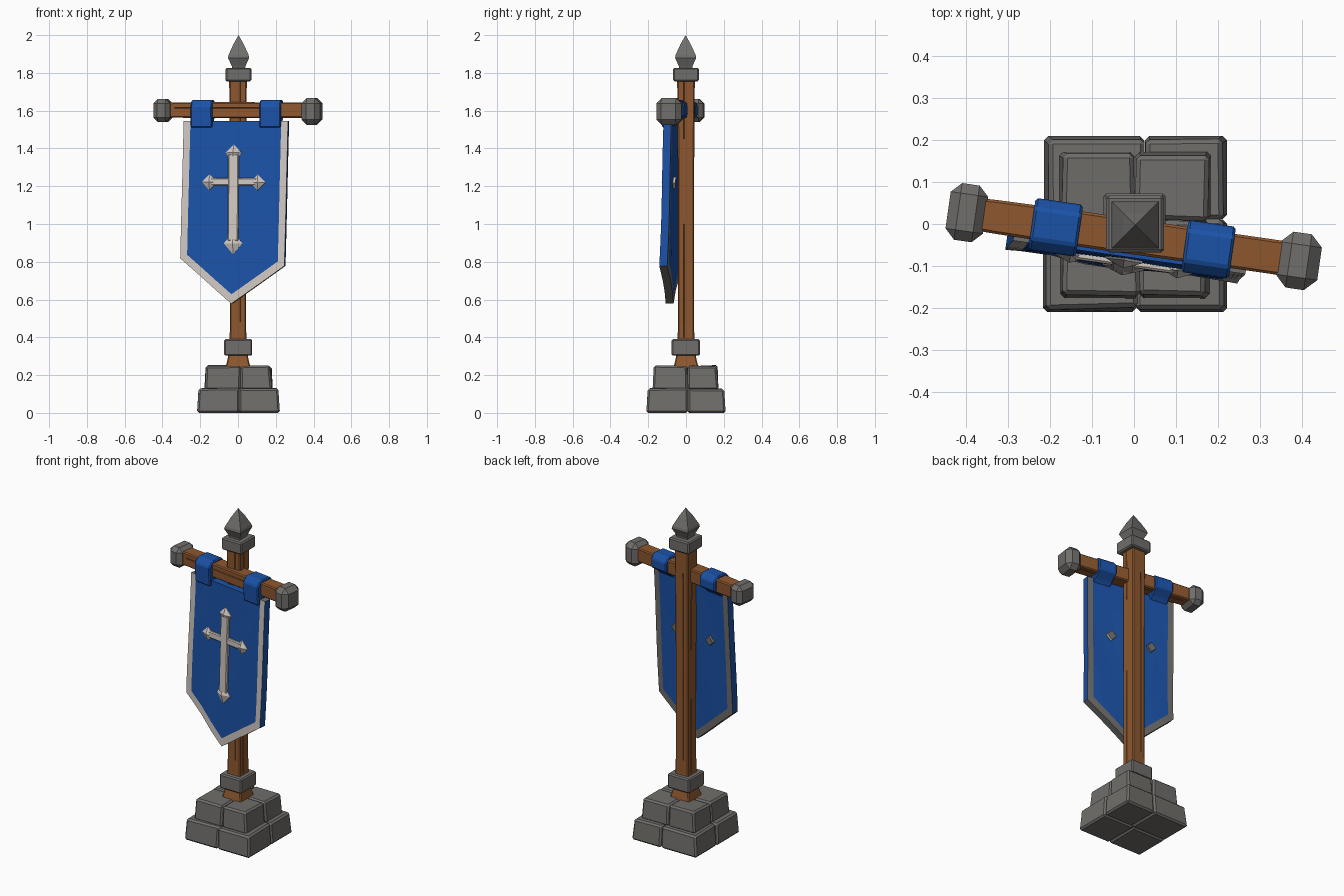
import bpy, bmesh, math, random
from mathutils import Matrix, Vector

if "Cube" in bpy.data.objects:
    bpy.data.objects.remove(bpy.data.objects["Cube"])

random.seed(4)


def material(name, rgb):
    m = bpy.data.materials.new(name)
    m.diffuse_color = (*rgb, 1)
    m.use_nodes = True
    m.node_tree.nodes["Principled BSDF"].inputs["Base Color"].default_value = m.diffuse_color
    return m


STONE = material("grey stone", (0.162, 0.157, 0.147))
WOOD = material("brown wood", (0.27, 0.097, 0.028))
BLUE = material("blue cloth", (0.011, 0.085, 0.39))
PALE = material("pale trim", (0.63, 0.57, 0.53))

# Everything on the crossbar is turned slightly about the pole
TURN = Matrix.Rotation(math.radians(-8.2), 4, 'Z')
ID = Matrix.Identity(4)


def finish(name, bm, mats, mat4=ID):
    bm.transform(mat4)
    bmesh.ops.recalc_face_normals(bm, faces=bm.faces[:])
    me = bpy.data.meshes.new(name)
    bm.to_mesh(me)
    bm.free()
    for m in mats:
        me.materials.append(m)
    ob = bpy.data.objects.new(name, me)
    bpy.context.collection.objects.link(ob)
    return ob


def block(name, lo, hi, mat, bevel=0.01, taper=1.0, jitter=0.0, mat4=ID):
    """Bevelled box between two corners, its top drawn towards the pole axis."""
    lo, hi = Vector(lo), Vector(hi)
    bm = bmesh.new()
    bmesh.ops.create_cube(bm, size=1)
    for v in bm.verts:
        up = v.co.z > 0
        v.co = Vector([(lo[i] + hi[i]) / 2 + v.co[i] * (hi[i] - lo[i]) for i in range(3)])
        if up:
            v.co.x *= taper
            v.co.y *= taper
            v.co += Vector([random.uniform(-jitter, jitter) for _ in range(3)])
    bmesh.ops.bevel(bm, geom=bm.edges[:], offset=bevel, segments=1,
                    affect='EDGES', profile=0.5)
    return finish(name, bm, [mat], mat4)


def loft(name, rings, mats, mat4=ID, bevel=0):
    """Skin a list of equal point rings and cap both ends."""
    bm = bmesh.new()
    vs = [[bm.verts.new(p) for p in r] for r in rings]
    n = len(rings[0])
    for a, b in zip(vs, vs[1:]):
        for i in range(n):
            j = (i + 1) % n
            bm.faces.new((a[i], a[j], b[j], b[i]))
    bm.faces.new(vs[0])
    bm.faces.new(vs[-1])
    bmesh.ops.remove_doubles(bm, verts=bm.verts[:], dist=1e-5)
    if bevel:
        bmesh.ops.recalc_face_normals(bm, faces=bm.faces[:])
        bmesh.ops.bevel(bm, geom=bm.edges[:], offset=bevel, segments=1,
                        affect='EDGES', profile=0.5)
    return finish(name, bm, mats, mat4)


def timber(h, cracks):
    """Chamfered square section with a crack of given depth in each side."""
    pts = []
    for k in range(4):
        c, s = math.cos(k * math.pi / 2), math.sin(k * math.pi / 2)
        o = 0.012 if k % 2 else -0.01
        for x, y in ((h, -h + 0.006), (h, o - 0.0025), (h - cracks[k], o),
                     (h, o + 0.0025), (h, h - 0.006)):
            pts.append((x * c - y * s, x * s + y * c))
    return pts


def square(h, z):
    return [(-h, -h, z), (h, -h, z), (h, h, z), (-h, h, z)]


# Stepped stone base: two courses of four blocks
courses = [
    (0.0, 0.13, [(-0.217, 0.006, -0.21, 0.005), (0.007, 0.222, -0.21, 0.01),
                 (-0.215, 0.024, 0.006, 0.21), (0.026, 0.222, 0.012, 0.21)]),
    (0.122, 0.25, [(-0.175, 0.012, -0.177, 0.003), (0.014, 0.18, -0.177, 0.008),
                   (-0.178, 0.001, 0.005, 0.172), (0.003, 0.184, 0.01, 0.172)])]
for c, (z0, z1, cells) in enumerate(courses):
    for i, (x0, x1, y0, y1) in enumerate(cells):
        block(f"base_stone_{c}_{i}", (x0, y0, z0), (x1, y1, z1), STONE,
              0.01, 0.95, 0.004)

# Wooden pole with flared foot and shallow cracks
D = 0.006
stations = [(0.23, 0.068, (0, 0, 0, 0)), (0.30, 0.052, (0, 0, 0, 0)),
            (0.40, 0.044, (0, 0, 0, 0)), (0.48, 0.043, (D, 0, D, 0)),
            (0.85, 0.043, (D, D, 0, D)), (1.00, 0.043, (0, D, 0, 0)),
            (1.15, 0.043, (0, 0, 0, 0)), (1.45, 0.044, (0, D, D, 0)),
            (1.62, 0.045, (D, 0, 0, D)), (1.77, 0.047, (0, 0, 0, 0))]
loft("pole", [[(x, y, z) for x, y in timber(h, cr)] for z, h, cr in stations], [WOOD])

# Stone collars and spear-shaped finial
block("lower_collar", (-0.073, -0.076, 0.303), (0.075, 0.073, 0.39), STONE, 0.007)
block("upper_collar", (-0.066, -0.068, 1.755), (0.071, 0.068, 1.827), STONE, 0.007)
loft("finial", [square(0.034, 1.815), square(0.036, 1.835), square(0.056, 1.88),
                square(0.053, 1.895), square(0.028, 1.95), square(0, 2.0)],
     [STONE], Matrix.Translation((0.003, -0.002, 0)))

# Crossbar with stone end knobs
bar = [(-0.39, 0.038, (0, 0, 0, 0)), (-0.33, 0.040, (0, 0, 0, 0)),
       (-0.15, 0.042, (0, 0, D, D)), (0.0, 0.042, (0, 0, D, 0)),
       (0.2, 0.041, (0, 0, 0, 0)), (0.3, 0.041, (0, 0, 0, D)),
       (0.38, 0.041, (0, 0, 0, 0))]
loft("crossbar", [[(x, -0.03 + a, 1.603 + b) for a, b in timber(h, cr)]
                  for x, h, cr in bar], [WOOD], TURN)
block("left_knob", (-0.442, -0.098, 1.54), (-0.352, 0.038, 1.662), STONE, 0.024, mat4=TURN)
block("right_knob", (0.35, -0.098, 1.525), (0.45, 0.036, 1.667), STONE, 0.028, mat4=TURN)

# Cloth loops over the crossbar
profile = [(-0.094, 1.51), (-0.097, 1.625), (-0.070, 1.656), (0.004, 1.656),
           (0.028, 1.628), (0.028, 1.575), (-0.02, 1.54), (-0.05, 1.51)]
for side, xc in (("left", -0.183), ("right", 0.184)):
    loft(f"{side}_hanging_loop", [[(xc + dx, y, z) for y, z in profile]
                                  for dx in (-0.057, 0.057)], [BLUE], TURN, 0.006)

# Pointed banner: a gently rippled grid, trimmed along the sides and bottom
cols = [-1, -0.87, -0.6, -0.3, 0, 0.3, 0.6, 0.87, 1]
ROWS = 9
bm = bmesh.new()
grid = []
for r in range(ROWS + 1):
    row = []
    for s in cols:
        zb = 0.578 + 0.22 * abs(s) - 0.02 * s
        t = min(r / (ROWS - 1), 1)
        z = 1.545 + (zb + 0.05 - 1.545) * t if r < ROWS else zb
        drop = (1.545 - z) / 0.967
        x = 0.279 * s - 0.02 * drop
        y = -0.08 - 0.03 * drop + 0.005 * math.sin(5 * s + 6 * drop) * drop
        row.append(bm.verts.new((x, y, z)))
    grid.append(row)
for r in range(ROWS):
    for c in range(len(cols) - 1):
        f = bm.faces.new((grid[r][c], grid[r][c + 1], grid[r + 1][c + 1], grid[r + 1][c]))
        f.material_index = int(c in (0, len(cols) - 2) or r == ROWS - 1)
ext = bmesh.ops.extrude_face_region(bm, geom=bm.faces[:], use_keep_orig=True)["geom"]
for v in ext:
    if isinstance(v, bmesh.types.BMVert):
        v.co.y += 0.042
bmesh.ops.recalc_face_normals(bm, faces=bm.faces[:])
for f in bm.faces:  # blue sides, grey trim on the back, top and bottom
    f.normal_update()
    n = f.normal
    if abs(n.x) > 0.8:
        f.material_index = 0
    elif n.z > 0.8:
        f.material_index = 2 if abs(f.calc_center_median().x) > 0.24 else 0
    elif n.z < -0.5 or (n.y > 0.5 and f.material_index == 1):
        f.material_index = 2
banner = finish("banner", bm, [BLUE, PALE, STONE], TURN)
bpy.context.view_layer.objects.active = banner
banner.select_set(True)
bpy.ops.object.shade_smooth_by_angle(angle=math.radians(30))

# Cross emblem following the lean of the banner
EMB = TURN @ Matrix.Translation((-0.011, -0.092, 1.2)) @ Matrix.Rotation(math.radians(-2), 4, 'X')
block("emblem_upright", (-0.028, -0.014, -0.29), (0.028, 0.015, 0.17), PALE, 0.005, mat4=EMB)
block("emblem_arms", (-0.12, -0.012, 0.004), (0.125, 0.015, 0.044), PALE, 0.005, mat4=EMB)


def diamond(name, x, z, rx, rz, back):
    """Four-sided stud, pale pointed front, grey back showing through the cloth."""
    rings = [[(x - rx * k, y, z), (x, y, z - rz * k), (x + rx * k, y, z), (x, y, z + rz * k)]
             for k, y in ((0.68, back), (1, 0.01), (1, -0.004), (0, -0.022))]
    ob = loft(name, rings, [PALE, STONE], EMB)
    for p in ob.data.polygons:
        p.material_index = int(p.center.y > -0.092 + back - 0.03 and p.normal.y > 0.05)


diamond("emblem_left_tip", -0.128, 0.022, 0.042, 0.042, 0.054)
diamond("emblem_right_tip", 0.13, 0.02, 0.042, 0.042, 0.054)
diamond("emblem_top_tip", 0, 0.177, 0.044, 0.044, 0.025)
diamond("emblem_bottom_tip", 0, -0.303, 0.05, 0.058, 0.025)
